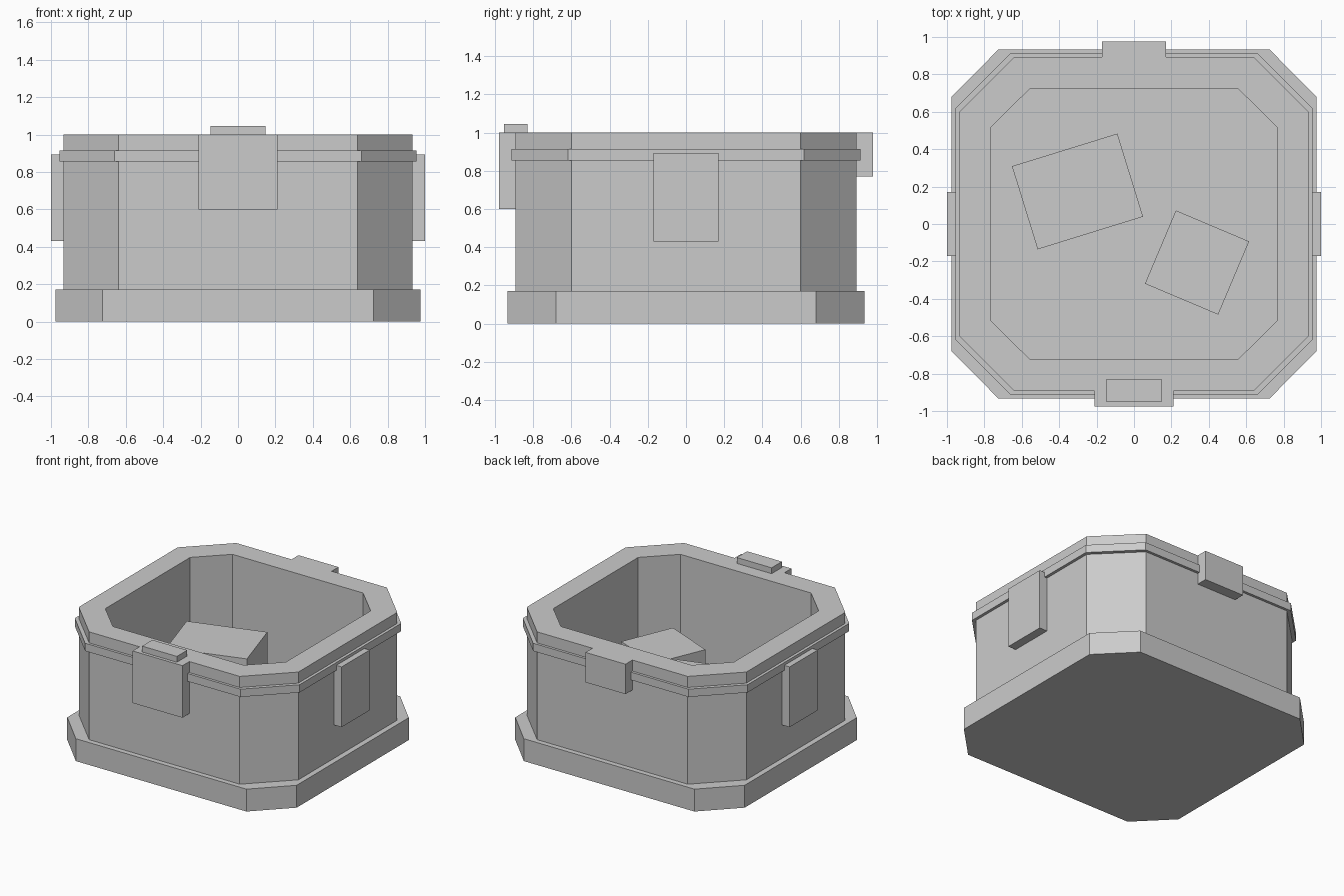
import bpy
import bmesh
import math
from mathutils import Matrix

cube = bpy.data.objects.get("Cube")
if cube:
    bpy.data.objects.remove(cube, do_unlink=True)

# Single plain grey
GREY = (0.6, 0.6, 0.6, 1.0)
grey = bpy.data.materials.new("plain_grey")
grey.use_nodes = True
grey.diffuse_color = GREY
grey.node_tree.nodes["Principled BSDF"].inputs["Base Color"].default_value = GREY


def finish(name, bm):
    bmesh.ops.recalc_face_normals(bm, faces=bm.faces)
    mesh = bpy.data.meshes.new(name)
    bm.to_mesh(mesh)
    bm.free()
    mesh.materials.append(grey)
    obj = bpy.data.objects.new(name, mesh)
    bpy.context.collection.objects.link(obj)
    return obj


def octagon(bm, size, z):
    """Rectangle with cut corners: half sizes (hx, hy), straight runs (sx, sy)."""
    hx, hy, sx, sy = size
    quarter = [(hx, sy), (sx, hy)]
    pts = quarter + [(-x, y) for x, y in reversed(quarter)]
    pts += [(-x, -y) for x, y in pts]
    return [bm.verts.new((x, y, z)) for x, y in pts]


def loft(name, sections, ring=False):
    """Skin octagon sections; a ring joins last to first, otherwise ends are capped."""
    bm = bmesh.new()
    loops = [octagon(bm, size, z) for size, z in sections]
    pairs = list(zip(loops, loops[1:]))
    if ring:
        pairs.append((loops[-1], loops[0]))
    else:
        bm.faces.new(loops[0])
        bm.faces.new(loops[-1])
    for a, b in pairs:
        for i in range(len(a)):
            j = (i + 1) % len(a)
            bm.faces.new((a[i], a[j], b[j], b[i]))
    return finish(name, bm)


def box(name, low, high, turn=0.0):
    """Box between two corners, turned about its own vertical axis."""
    bm = bmesh.new()
    bmesh.ops.create_cube(bm, size=1.0)
    size = [h - l for l, h in zip(low, high)]
    mid = [(h + l) / 2 for l, h in zip(low, high)]
    bm.transform(Matrix.Translation(mid)
                 @ Matrix.Rotation(math.radians(turn), 4, "Z")
                 @ Matrix.Diagonal((*size, 1.0)))
    return finish(name, bm)


# Cut-corner outlines
BASE = (0.975, 0.933, 0.725, 0.68)
WALL = (0.933, 0.893, 0.64, 0.60)
BAND = (0.955, 0.913, 0.66, 0.617)
HOLE = (0.767, 0.725, 0.555, 0.515)
FLOOR = 0.172

# Plinth, whose top is also the inside floor
loft("base_plinth", [(BASE, 0), (BASE, FLOOR)])

# Hollow wall and the raised band round it
loft("wall", [(WALL, FLOOR), (WALL, 1), (HOLE, 1), (HOLE, FLOOR)], ring=True)
loft("rim_band", [(BAND, 0.855), (BAND, 0.915), (WALL, 0.915), (WALL, 0.855)], ring=True)

# Front latch plate with its tab, and back hinge plate
box("front_latch", (-0.212, -0.977, 0.60), (0.212, -0.893, 1.0))
box("latch_tab", (-0.148, -0.953, 1.0), (0.148, -0.828, 1.045))
box("back_hinge", (-0.17, 0.893, 0.77), (0.17, 0.977, 1.0))

# Side handle plates
for side, s in (("left", 1), ("right", -1)):
    xs = sorted((s * 0.933, s * 1.0))
    box(side + "_handle", (xs[0], -0.17, 0.43), (xs[1], 0.17, 0.893))

# Loose blocks lying inside
for name, x, y, w, d, top, turn in (
        ("large_block", -0.302, 0.174, 0.59, 0.465, 0.62, 17.2),
        ("small_block", 0.337, -0.206, 0.425, 0.425, 0.556, -22.9)):
    box(name, (x - w / 2, y - d / 2, FLOOR), (x + w / 2, y + d / 2, top), turn)
